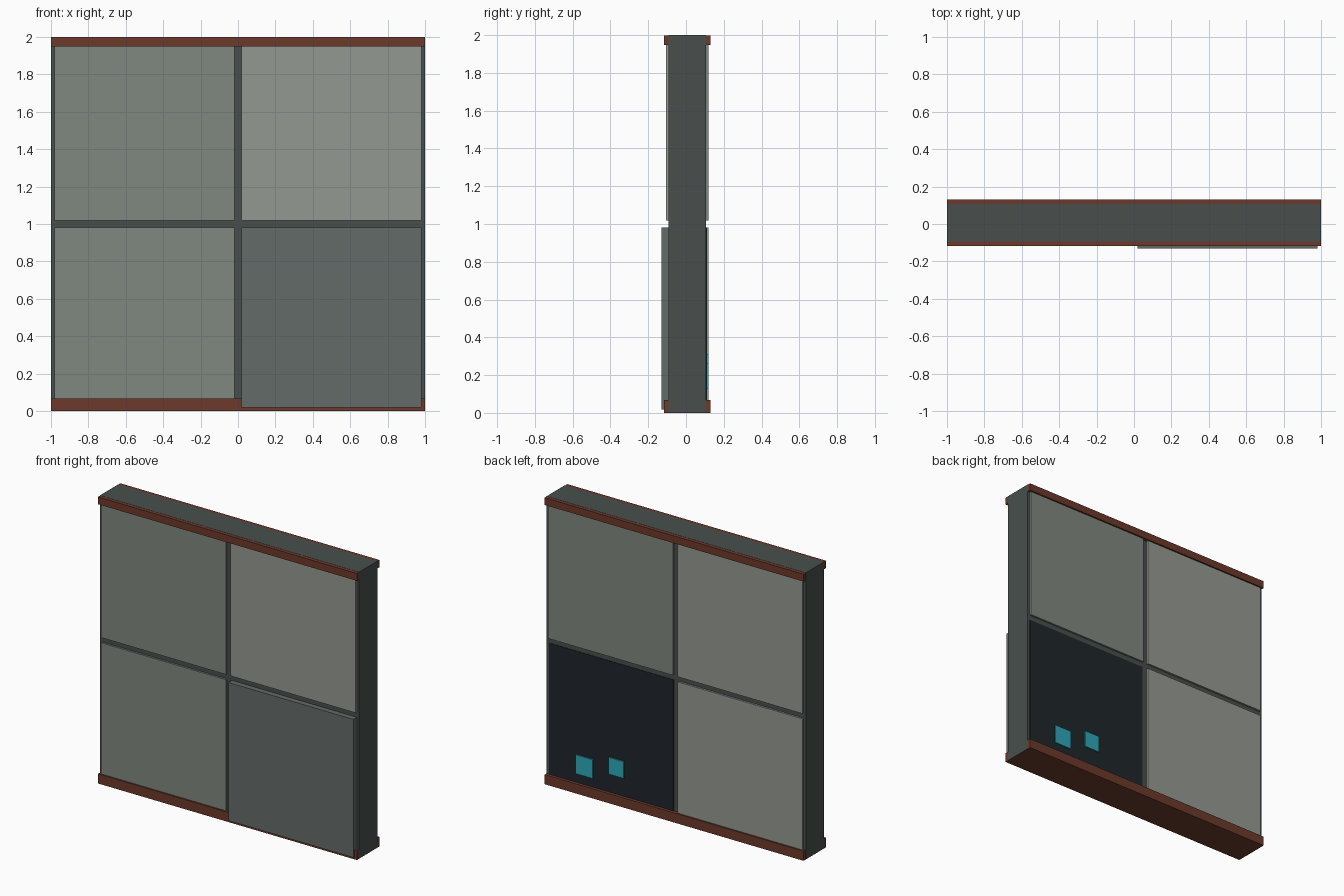
import bpy, bmesh

if "Cube" in bpy.data.objects:
    bpy.data.objects.remove(bpy.data.objects["Cube"])

YF, YB = -0.093, 0.107      # front and back faces of the core slab


def material(name, r, g, b):
    m = bpy.data.materials.new(name)
    m.diffuse_color = [((c / 255 + 0.055) / 1.055) ** 2.4 for c in (r, g, b)] + [1]
    m.use_nodes = True
    m.node_tree.nodes["Principled BSDF"].inputs["Base Color"].default_value = m.diffuse_color
    return m


def box(name, x, y, z, mat):
    """Box from (min, max) ranges on each axis."""
    bm = bmesh.new()
    bmesh.ops.create_cube(bm, size=1)
    for v in bm.verts:
        v.co = [r[0] if c < 0 else r[1] for c, r in zip(v.co, (x, y, z))]
    me = bpy.data.meshes.new(name)
    bm.to_mesh(me)
    bm.free()
    me.materials.append(mat)
    ob = bpy.data.objects.new(name, me)
    bpy.context.collection.objects.link(ob)
    return ob


core_mat = material("dark_metal", 72, 79, 77)
rail_mat = material("rust", 108, 58, 42)
mid_mat = material("panel_mid", 128, 135, 128)
light_mat = material("panel_light", 148, 153, 145)
plate_mat = material("panel_dark", 100, 107, 104)
screen_mat = material("screen", 31, 38, 43)
cyan_mat = material("cyan", 46, 168, 184)

# Core slab, a hair clear of the rails' coplanar faces
box("core_slab", (-1, 1), (YF, YB), (0.001, 2), core_mat)

# Top and bottom rails wrapping the slab
box("bottom_rail", (-0.999, 0.999), (-0.117, 0.131), (0, 0.067), rail_mat)
box("top_rail", (-0.999, 0.999), (-0.117, 0.131), (1.948, 1.999), rail_mat)

# Quarter panels on both faces
left, right = (-0.982, -0.018), (0.018, 0.982)
low, high = (0.018, 0.982), (1.018, 1.982)
front, back = (-0.106, YF), (YB, 0.12)
box("front_upper_left_panel", left, front, high, mid_mat)
box("front_upper_right_panel", right, front, high, light_mat)
box("front_lower_left_panel", left, front, low, mid_mat)
box("front_raised_plate", right, (-0.131, YF), low, plate_mat)
box("back_upper_left_panel", left, back, high, light_mat)
box("back_upper_right_panel", right, back, high, mid_mat)
box("back_lower_left_panel", left, back, low, light_mat)

# Dark screen with two glowing tiles
box("back_screen", right, (YB, 0.11), low, screen_mat)
box("outer_tile", (0.64, 0.77), (YB, 0.118), (0.13, 0.262), cyan_mat)
box("inner_tile", (0.40, 0.515), (YB, 0.118), (0.195, 0.312), cyan_mat)
